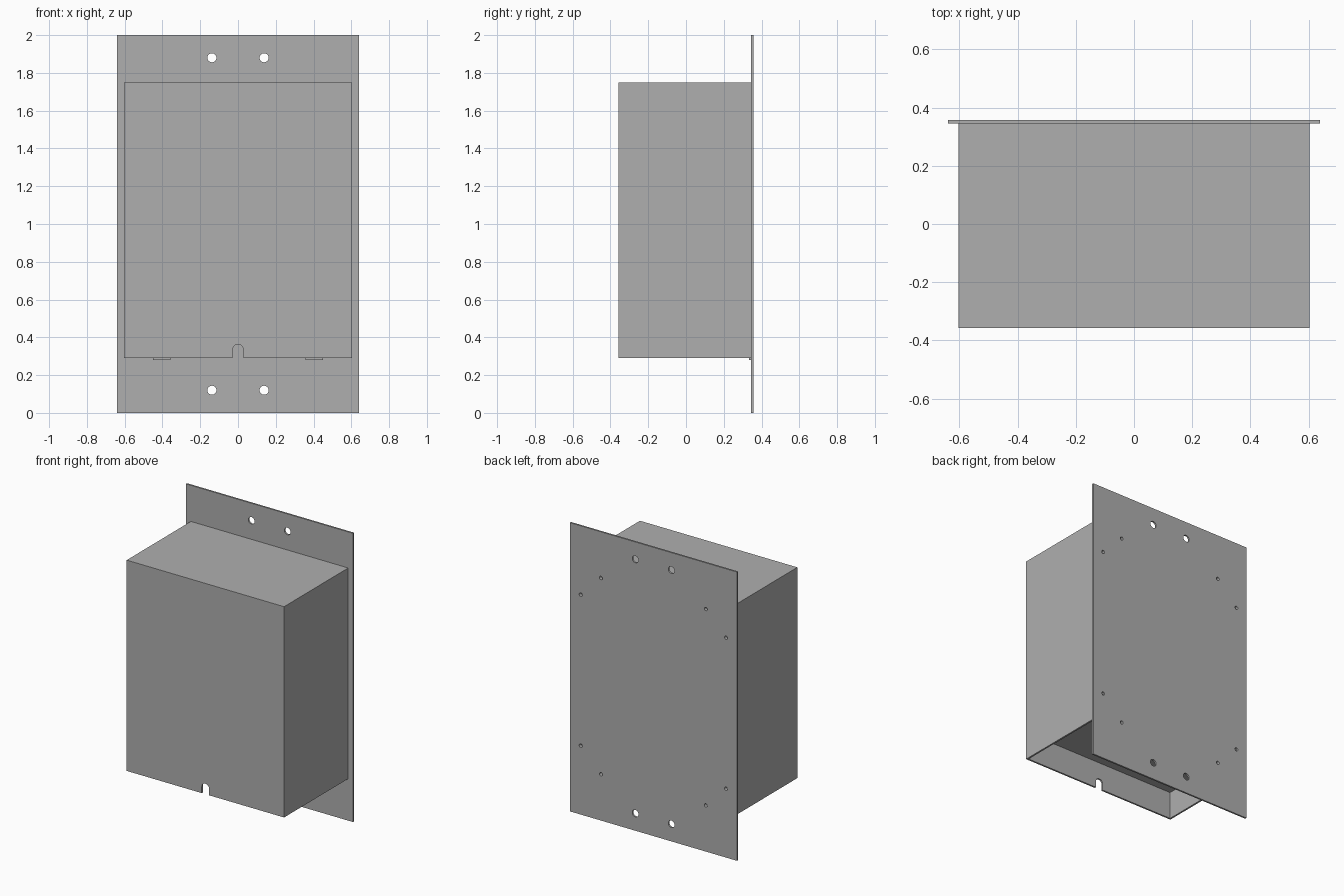
import bpy
from math import pi

if "Cube" in bpy.data.objects:
    bpy.data.objects.remove(bpy.data.objects["Cube"], do_unlink=True)

grey = bpy.data.materials.new("sheet_metal_grey")
grey.use_nodes = True
colour = (0.43, 0.43, 0.43, 1)
grey.diffuse_color = colour
grey.node_tree.nodes["Principled BSDF"].inputs["Base Color"].default_value = colour


def block(name, x, y, z):
    """Box spanning the given (min, max) ranges."""
    bpy.ops.mesh.primitive_cube_add(size=1)
    ob = bpy.context.object
    ob.name = name
    ob.location = [(a + b) / 2 for a, b in (x, y, z)]
    ob.scale = [b - a for a, b in (x, y, z)]
    bpy.ops.object.transform_apply(location=True, scale=True)
    ob.data.materials.append(grey)
    return ob


def rod(x, y, z, radius):
    """Cutter cylinder running front to back."""
    bpy.ops.mesh.primitive_cylinder_add(vertices=32, radius=radius, depth=0.1,
                                        location=(x, y, z), rotation=(pi / 2, 0, 0))
    ob = bpy.context.object
    ob.name = "cutter"
    ob.data.materials.append(grey)
    return ob


def cut(target, cutters):
    """Subtract every cutter, then delete it."""
    bpy.context.view_layer.objects.active = target
    for c in cutters:
        c.hide_render = True
        mod = target.modifiers.new("cut", "BOOLEAN")
        mod.operation = "DIFFERENCE"
        mod.solver = "EXACT"
        mod.object = c
        bpy.ops.object.modifier_apply(modifier=mod.name)
        bpy.data.objects.remove(c, do_unlink=True)


W, T = 0.603, 0.012          # half width of the cover, sheet thickness
FRONT, JOIN, BACK = -0.357, 0.345, 0.357
BOTTOM, TOP, FLOOR = 0.29, 1.75, 0.48

# Back plate with mounting holes and small screw holes
plate = block("back_plate", (-0.64, 0.64), (JOIN, BACK), (0, 2))
holes = []
for sx in (-1, 1):
    for sz in (-1, 1):
        for dx, dz, r in ((0.138, 0.88, 0.024), (0.557, 0.523, 0.012), (0.402, 0.68, 0.012)):
            holes.append(rod(sx * dx, JOIN, 1 + sz * dz, r))
cut(plate, holes)

# Cover: thin shell open at the back and below, with a rounded cable slot
cover = block("cover", (-W, W), (FRONT, JOIN), (BOTTOM, TOP))
cavity = block("cutter", (T - W, W - T), (FRONT + T, JOIN + 0.1), (BOTTOM - 0.1, TOP - T))
slot = block("cutter", (-0.028, 0.028), (FRONT - 0.05, FRONT + 0.05), (BOTTOM - 0.1, 0.335))
cut(cover, [cavity, slot, rod(0, FRONT, 0.335, 0.028)])

# Recessed floor inside the cover
block("recessed_floor", (T - W, W - T), (FRONT + T, JOIN), (FLOOR, FLOOR + T))

# Fixing tabs behind the screw holes
for side, s in (("right", -1), ("left", 1)):
    def tab(name, x, z):
        ob = block(side + name, sorted((s * x[0], s * x[1])), (JOIN - T, JOIN), z)
        cx = s * (0.402 if x[0] < 0.5 else 0.557)
        cz = min((0.32, 0.477, 1.523, 1.68), key=lambda h: abs(h - sum(z) / 2))
        cut(ob, [rod(cx, JOIN, cz, 0.012)])

    tab("_lower_tab", (0.357, 0.45), (0.28, FLOOR - 0.1))
    block(side + "_tab_web", sorted((s * 0.357, s * 0.45)), (JOIN - T, JOIN), (FLOOR - 0.1, FLOOR))
    tab("_upper_tab", (0.357, 0.45), (1.64, TOP - T))
    tab("_low_side_tab", (0.51, W - T), (0.43, 0.52))
    tab("_high_side_tab", (0.51, W - T), (1.48, 1.57))

# Smooth only the round holes
for ob in [o for o in bpy.data.objects if o.type == "MESH"]:
    ob.select_set(True)
    bpy.context.view_layer.objects.active = ob
bpy.ops.object.shade_smooth_by_angle(angle=0.5)
